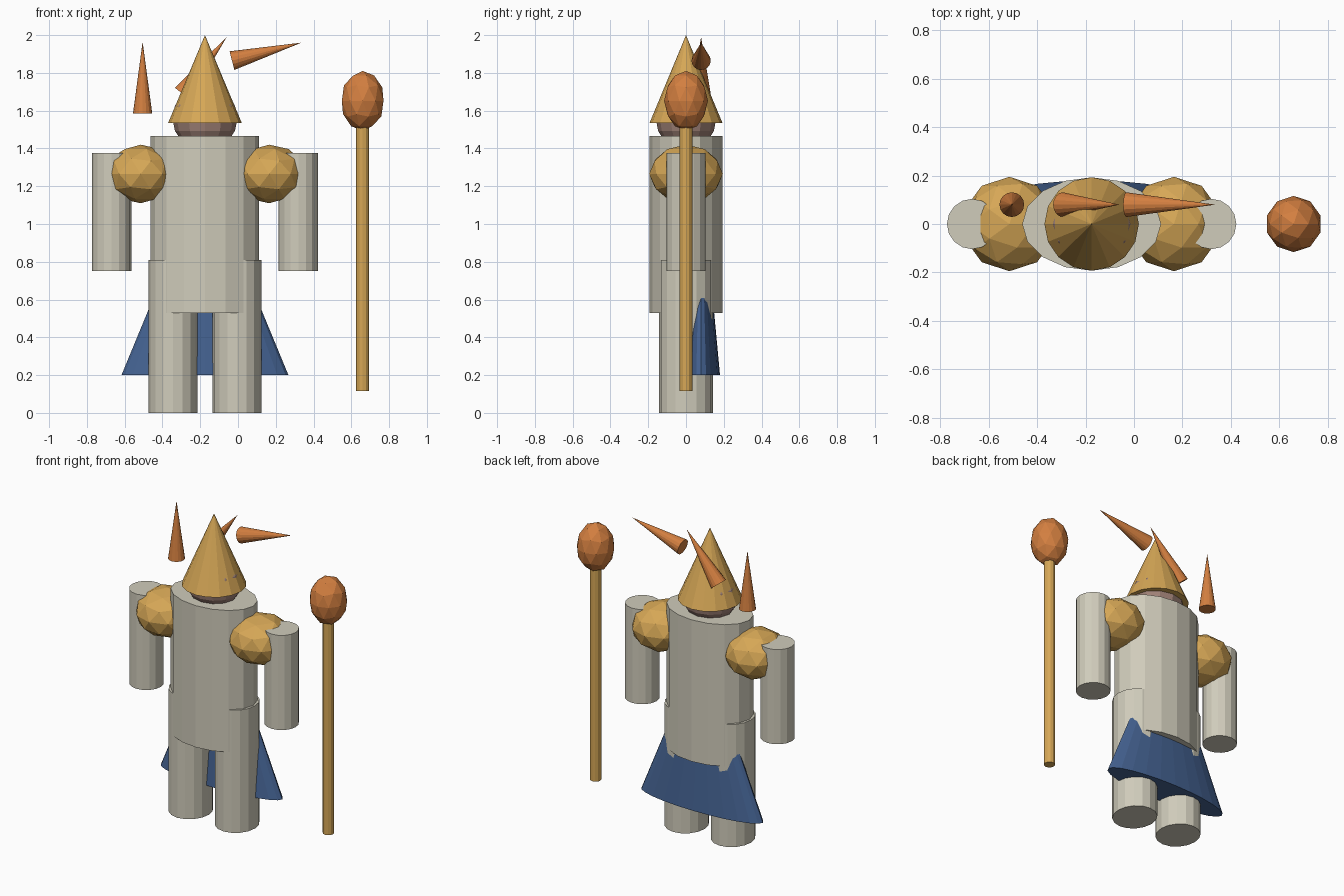
import bpy, math
from mathutils import Matrix, Vector

if "Cube" in bpy.data.objects:
    bpy.data.objects.remove(bpy.data.objects["Cube"])


def material(name, rgb):
    """Flat colour from 0-255 display values."""
    def lin(c):
        c /= 255
        return c / 12.92 if c < 0.04045 else ((c + 0.055) / 1.055) ** 2.4
    m = bpy.data.materials.new(name)
    m.diffuse_color = (*[lin(c) for c in rgb], 1)
    m.use_nodes = True
    m.node_tree.nodes["Principled BSDF"].inputs["Base Color"].default_value = m.diffuse_color
    return m


GREY = material("stone_grey", (208, 204, 187))
GOLD = material("gold", (214, 167, 86))
ORANGE = material("orange", (211, 127, 64))
BLUE = material("cape_blue", (68, 98, 145))
SKIN = material("dusky_skin", (160, 130, 119))

MID = -0.175  # x of the figure's axis


def finish(name, mat, scale=(1, 1, 1)):
    ob = bpy.context.object
    ob.name = ob.data.name = name
    ob.scale = scale
    ob.data.materials.append(mat)
    return ob


def tube(name, mat, x, z0, z1, rx, ry, sides=16, y=0, tip=1.0):
    """Upright elliptical cylinder, or a cone when tip is 0."""
    bpy.ops.mesh.primitive_cone_add(vertices=sides, radius1=1, radius2=tip, depth=z1 - z0,
                                    location=(x, y, (z0 + z1) / 2))
    return finish(name, mat, (rx, ry, 1))


def faceted_ball(name, mat, loc, scale):
    bpy.ops.mesh.primitive_ico_sphere_add(subdivisions=2, radius=1, location=loc)
    return finish(name, mat, scale)


# Torso, head and pointed hat
tube("torso", GREY, MID, 0.53, 1.465, 0.287, 0.193)
bpy.ops.mesh.primitive_uv_sphere_add(segments=12, ring_count=8, radius=1, location=(MID, 0, 1.56))
finish("head", SKIN, (0.172, 0.16, 0.175))
tube("hat", GOLD, MID, 1.535, 2.0, 0.195, 0.193, tip=0)

# Paired legs, arms and shoulder guards
for side, s in (("left", -1), ("right", 1)):
    tube(side + "_leg", GREY, MID + s * 0.169, 0, 0.81, 0.13, 0.142)
    tube(side + "_arm", GREY, MID + s * 0.494, 0.75, 1.375, 0.104, 0.104)
    faceted_ball(side + "_shoulder", GOLD, (MID + s * 0.34, 0, 1.265), (0.195, 0.195, 0.155))

# Flared cape behind the legs
tube("cape", BLUE, MID, 0.2, 1.27, 0.442, 0.1, sides=24, y=0.08, tip=0)

# Staff with a faceted orb
tube("staff", GOLD, 0.66, 0.115, 1.52, 0.034, 0.034, sides=12)
faceted_ball("staff_orb", ORANGE, (0.66, 0, 1.652), (0.116, 0.116, 0.158))

# Three floating spikes, each tilted further to the right
for i, (x, z, tilt) in enumerate(((-0.505, 1.585, 0), (-0.294, 1.69, 38), (-0.032, 1.865, 75.5))):
    a = math.radians(tilt)
    axis = Vector((math.sin(a), 0, math.cos(a)))
    bpy.ops.mesh.primitive_cone_add(vertices=16, radius1=0.051, radius2=0, depth=0.38,
                                    location=Vector((x, 0.08, z)) + axis * 0.19,
                                    rotation=(0, a, 0))
    finish(f"spike_{i + 1}", ORANGE)
